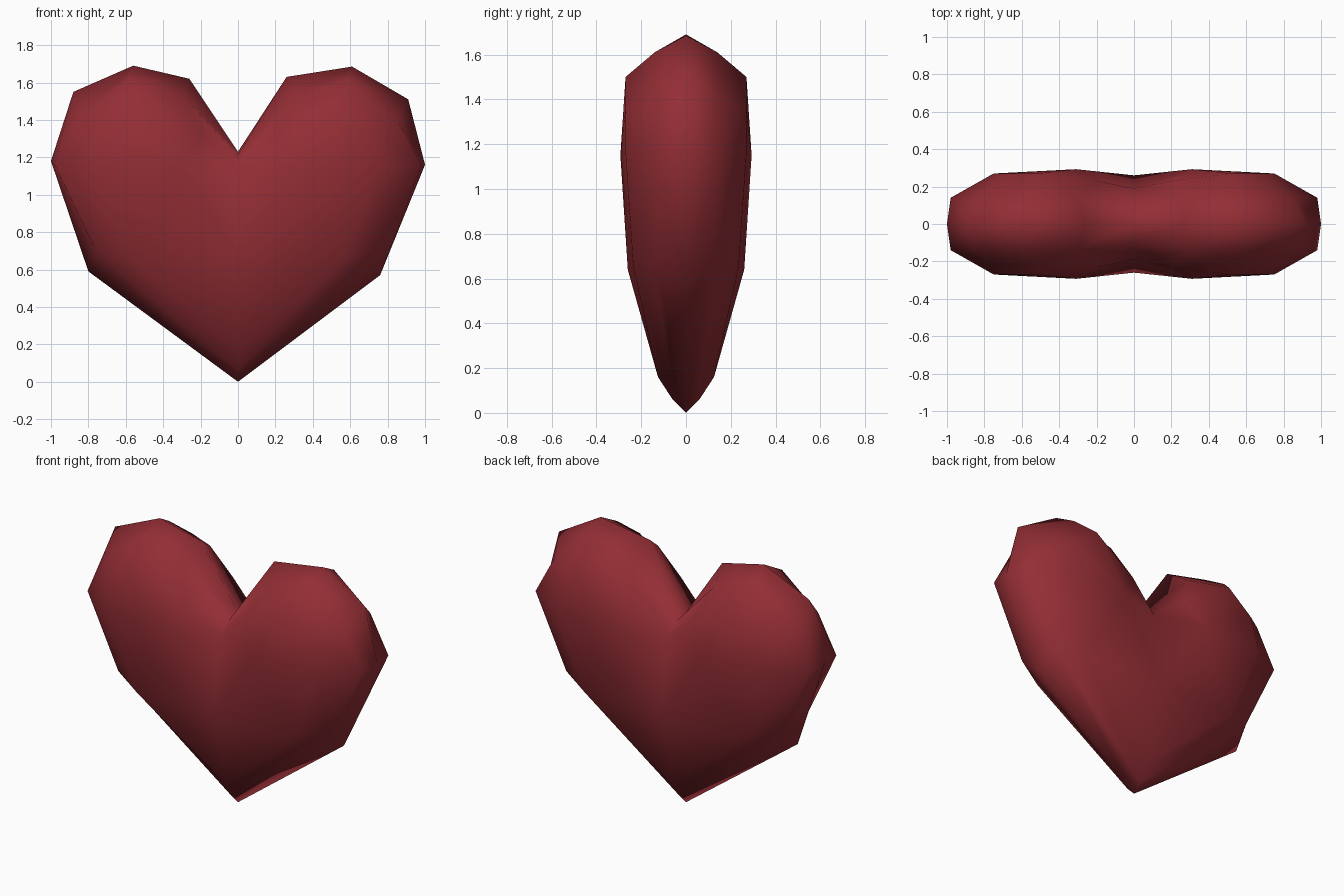
import bpy, bmesh

if "Cube" in bpy.data.objects:
    bpy.data.objects.remove(bpy.data.objects["Cube"])

# Front outline (x, z): tip, right lobe, cleft, left lobe
outline = [(0, 0), (0.76, 0.57), (1.0, 1.16), (0.91, 1.51), (0.61, 1.685), (0.26, 1.63),
           (0, 1.23),
           (-0.26, 1.62), (-0.56, 1.69), (-0.88, 1.55), (-1.0, 1.18), (-0.80, 0.59)]

# Right half of the two bevel rings (x, depth, z): tip round to cleft
middle = [(0, 0.06, 0.06), (0.76, 0.14, 0.70), (0.98, 0.14, 1.16), (0.85, 0.14, 1.40),
          (0.59, 0.14, 1.61), (0.30, 0.14, 1.53), (0, 0.10, 1.21)]
inner = [(0, 0.125, 0.16), (0.56, 0.235, 0.65), (0.75, 0.27, 1.16), (0.69, 0.27, 1.36),
         (0.52, 0.27, 1.50), (0.20, 0.23, 1.32), (0, 0.19, 1.15)]


def full_ring(half, side):
    """Mirror a half ring in x and put it on the front (-1) or back (1)."""
    pts = half + [(-x, y, z) for x, y, z in half[5:0:-1]]
    return [(x, side * y, z) for x, y, z in pts]


bm = bmesh.new()


def add(points):
    return [bm.verts.new(p) for p in points]


def bridge(a, b):
    n = len(a)
    for i in range(n):
        j = (i + 1) % n
        bm.faces.new((a[i], a[j], b[j], b[i]))


rim = add([(x, 0, z) for x, z in outline])
for side in (-1, 1):
    # Rounded edge
    mid = add(full_ring(middle, side))
    inn = add(full_ring(inner, side))
    bridge(rim, mid)
    bridge(mid, inn)
    # Puffed face: one peak on each lobe and a shallow centre valley
    valley, right, left = add([(0, side * 0.26, 0.64), (0.31, side * 0.293, 1.15),
                               (-0.31, side * 0.293, 1.15)])
    for peak, path in ((right, inn[1:7]), (left, inn[6:12])):
        loop = [valley] + path
        for i in range(len(loop)):
            bm.faces.new((peak, loop[i], loop[(i + 1) % len(loop)]))
    bm.faces.new((inn[0], inn[1], valley))
    bm.faces.new((inn[11], inn[0], valley))

bmesh.ops.recalc_face_normals(bm, faces=bm.faces)
for f in bm.faces:
    f.smooth = True

mesh = bpy.data.meshes.new("heart")
bm.to_mesh(mesh)
bm.free()
heart = bpy.data.objects.new("heart", mesh)
bpy.context.collection.objects.link(heart)

red = bpy.data.materials.new("heart_red")
red.diffuse_color = (0.29, 0.027, 0.035, 1)
red.use_nodes = True
red.node_tree.nodes["Principled BSDF"].inputs["Base Color"].default_value = red.diffuse_color
mesh.materials.append(red)
